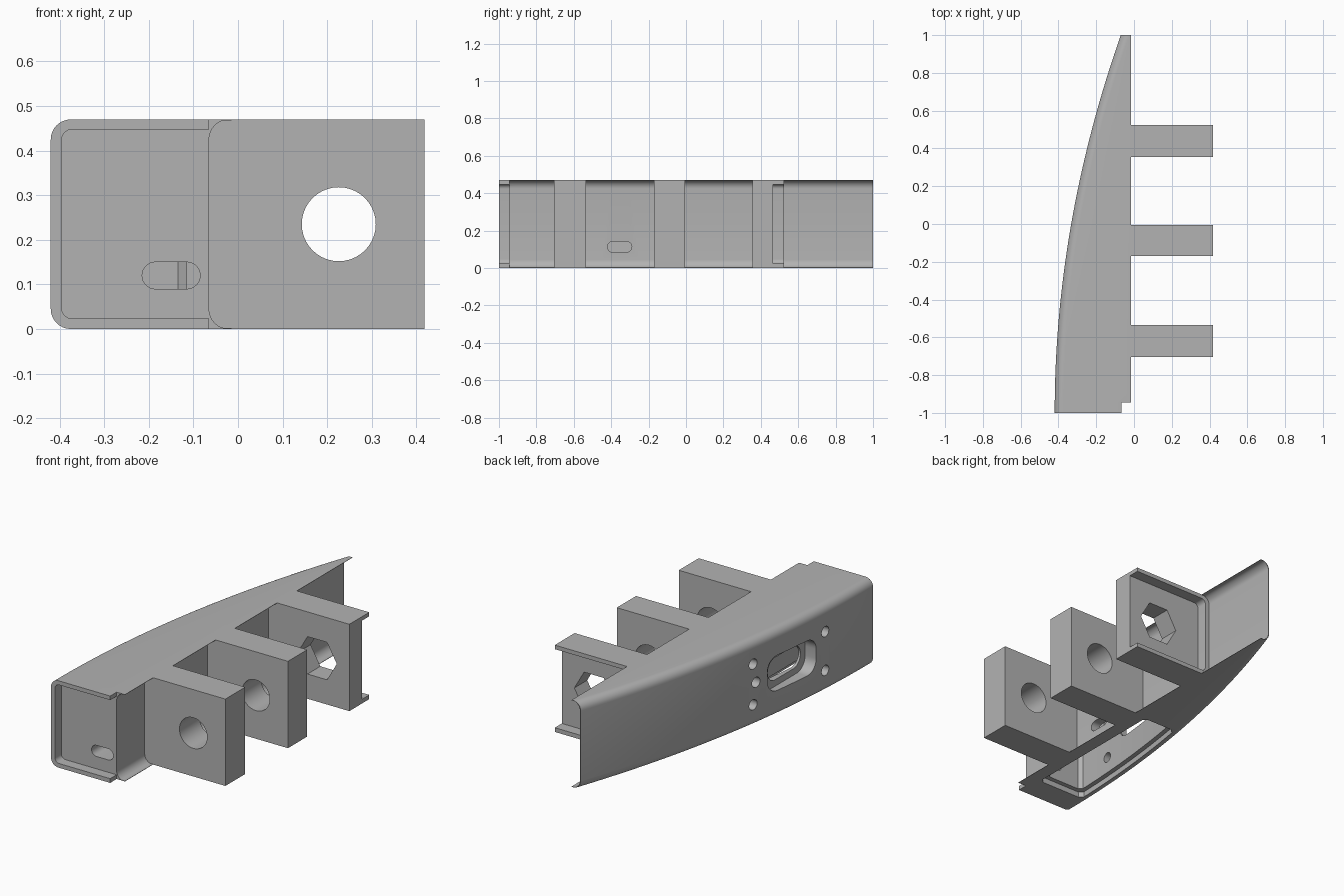
import bpy, bmesh, math

cube = bpy.data.objects.get("Cube")
if cube:
    bpy.data.objects.remove(cube, do_unlink=True)

GREY = (0.45, 0.45, 0.45, 1)
mat = bpy.data.materials.new("plain_grey")
mat.use_nodes = True
mat.diffuse_color = GREY
mat.node_tree.nodes["Principled BSDF"].inputs["Base Color"].default_value = GREY

H = 0.47          # overall height
R = 0.045         # edge rounding
WALL = -0.065     # inner wall plane
MID = H / 2


def outer_x(y):
    """Curved outer face."""
    return -0.42 + 0.0875 * (y + 1) ** 2


def make(name, bm):
    bmesh.ops.remove_doubles(bm, verts=bm.verts, dist=1e-5)
    bmesh.ops.recalc_face_normals(bm, faces=bm.faces)
    me = bpy.data.meshes.new(name)
    bm.to_mesh(me)
    bm.free()
    ob = bpy.data.objects.new(name, me)
    bpy.context.collection.objects.link(ob)
    me.materials.append(mat)
    return ob


def loft(name, rings):
    bm = bmesh.new()
    rows = [[bm.verts.new(p) for p in ring] for ring in rings]
    n = len(rows[0])
    for a, b in zip(rows, rows[1:]):
        for i in range(n):
            j = (i + 1) % n
            bm.faces.new((a[i], a[j], b[j], b[i]))
    bm.faces.new(rows[0])
    bm.faces.new(rows[-1])
    return make(name, bm)


def prism(points, axis, lo, hi, name="cutter"):
    """Extrude a 2D outline along an axis."""
    place = {"x": lambda u, v, d: (d, u, v),
             "y": lambda u, v, d: (u, d, v),
             "z": lambda u, v, d: (u, v, d)}[axis]
    return loft(name, [[place(u, v, d) for u, v in points] for d in (lo, hi)])


def arc(cx, cy, r, start, end, n=8):
    steps = [math.radians(start + (end - start) * i / n) for i in range(n + 1)]
    return [(cx + r * math.cos(a), cy + r * math.sin(a)) for a in steps]


def rounded(u0, u1, v0, v1, r):
    r = min(r, (u1 - u0) / 2 - 1e-4, (v1 - v0) / 2 - 1e-4)
    return (arc(u1 - r, v1 - r, r, 0, 90) + arc(u0 + r, v1 - r, r, 90, 180)
            + arc(u0 + r, v0 + r, r, 180, 270) + arc(u1 - r, v0 + r, r, 270, 360))


def circle(u, v, r, n=32):
    return arc(u, v, r, 0, 360 - 360 / n, n - 1)


def rect(u0, u1, v0, v1):
    return [(u0, v0), (u1, v0), (u1, v1), (u0, v1)]


def cut(target, cutter):
    cutter.hide_render = True
    mod = target.modifiers.new("cut", "BOOLEAN")
    mod.operation = "DIFFERENCE"
    mod.solver = "EXACT"
    mod.object = cutter
    bpy.context.view_layer.objects.active = target
    bpy.ops.object.modifier_apply(modifier=mod.name)
    bpy.data.objects.remove(cutter, do_unlink=True)


def section(y):
    """Rounded outer edge on one side, concave coves on the other."""
    x = min(outer_x(y), WALL - 0.005)
    top = arc(x + R, H - R, R, 180, 90)
    cove = [(u, min(v, H - 0.002)) for u, v in arc(WALL + R, H - R, R, 90, 180)]
    half = top + [(-0.015, H), (-0.015, H - 0.002)] + cove
    return [(u, y, v) for u, v in half + [(u, H - v) for u, v in reversed(half)]]


# Curved main body
N = 40
body = loft("curved_body", [section(-1 + 2 * i / N) for i in range(N + 1)])

# Front end: notch beside the lip, and the open-sided recess
cut(body, prism(rect(WALL, 0.2, -1.1, -0.945), "z", -0.1, 0.6))
cut(body, prism(rounded(-0.396, 0.2, 0.023, H - 0.022, 0.025), "y", -1.1, -0.945))


# Underside compartment with a stepped rim
def compartment(inset, y0, y1, right):
    ys = [y0 + (y1 - y0) * i / 16 for i in range(17)]
    c = 0.02
    return ([(right - c, y0), (outer_x(y0) + inset + c, y0)]
            + [(outer_x(y) + inset, y) for y in [y0 + c] + ys[1:-1] + [y1 - c]]
            + [(outer_x(y1) + inset + c, y1), (right - c, y1),
               (right, y1 - c), (right, y0 + c)])


cut(body, prism(compartment(0.05, -0.86, -0.02, -0.09), "z", -0.1, 0.03))
cut(body, prism(compartment(0.075, -0.835, -0.045, -0.115), "z", -0.1, 0.43))

# Cable slots through the front and the inner wall
cut(body, prism(rounded(-0.215, -0.085, 0.09, 0.15, 0.03), "y", -1.1, -0.8))
cut(body, prism(rounded(-0.42, -0.29, 0.085, 0.142, 0.03), "x", -0.2, 0.1))

# Outer face: stepped slot and screw holes
cut(body, prism(rounded(-0.54, -0.18, 0.14, 0.33, 0.07), "x", -0.6, -0.335))
cut(body, prism(rounded(-0.5, -0.22, 0.175, 0.295, 0.06), "x", -0.6, -0.2))
for y, z in [(-0.61, 0.33), (-0.61, 0.12), (-0.08, 0.34), (-0.1, MID), (-0.08, 0.12)]:
    cut(body, prism(circle(y, z, 0.028, 20), "x", -0.6, -0.25))

# Three mounting lugs; the rear one has a hexagonal hole and a recess
lugs = []
for name, y0, y1, r, sides in [("front_lug", -0.705, -0.535, 0.083, 40),
                               ("middle_lug", -0.17, -0.005, 0.083, 40),
                               ("rear_lug", 0.355, 0.525, 0.117, 6)]:
    lug = prism(rect(WALL - 0.01, 0.418, 0, H), "y", y0, y1, name)
    cut(lug, prism(circle(0.226, MID, r, sides), "y", y0 - 0.1, y1 + 0.1))
    lugs.append(lug)
cut(lugs[2], prism(rounded(-0.04, 0.6, 0.023, H - 0.022, 0.025), "y", 0.465, 0.6))

# Smooth the curves, keep the edges crisp
bpy.ops.object.select_all(action="DESELECT")
for ob in [body] + lugs:
    ob.select_set(True)
bpy.context.view_layer.objects.active = body
bpy.ops.object.shade_smooth_by_angle(angle=math.radians(30))
